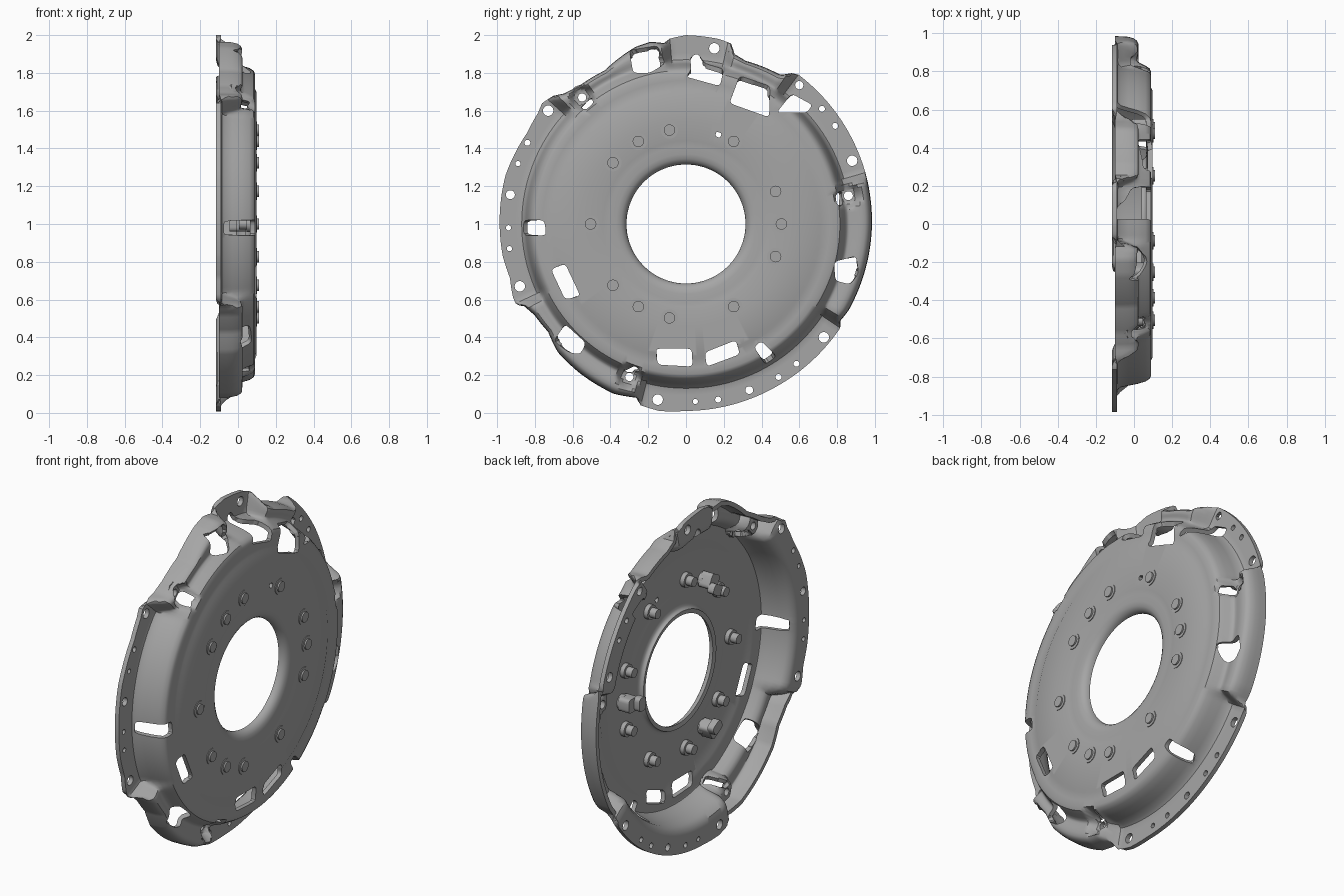
import bpy, bmesh, math
from mathutils import Vector, Matrix

if "Cube" in bpy.data.objects:
    bpy.data.objects.remove(bpy.data.objects["Cube"])

steel = bpy.data.materials.new("steel grey")
steel.diffuse_color = (0.38, 0.38, 0.38, 1)
steel.use_nodes = True
steel.node_tree.nodes["Principled BSDF"].inputs["Base Color"].default_value = steel.diffuse_color

# outer radius by angle (degrees, seen from +x, y right, z up)
RIM = [(0, .985), (15, .988), (53, .99), (55, .975), (57.5, .935), (70, .92), (74, .935),
       (76, .985), (80, .995), (90, 1.0), (95, .985), (97, .965), (101, .983), (106, .975),
       (118, .92), (128, .925), (133, .945), (136, .977), (140, .995), (143, .98), (150, .97),
       (165, .99), (190, .985), (197, .975), (203, .995), (205.5, .995), (207, .96),
       (211, .936), (218, .927), (225, .96), (235, .97), (247, .977), (254, .957), (256, .99),
       (262, 1.0), (270, .99), (300, .985), (326, .985), (328, .965), (332, .975), (360, .985)]
FLANGES = [(14, 55), (75, 97), (136, 207), (254, 328)]
POCKETS = [(.86, .15), (-.3, -.81), (-.55, .67)]

# profiles: (radius, x); the last group is a fraction out to the rim
HUB = [(.315, .045), (.318, .06), (.328, .076), (.345, .087), (.37, .092), (.41, .092),
       (.44, .094), (.455, .097), (.55, .097), (.70, .097), (.715, .09), (.76, .09), (.795, .09)]
RAISED = [(.815, .083), (.83, .06), (.842, .035), (.852, .02), (.86, .015), (.868, .015)]
FLANGE = [(.812, .082), (.826, .06), (.838, .02), (.848, -.03), (.857, -.07), (.87, -.086)]
FRACS = [(.15, .018), (.3, .022), (.5, .024), (.68, .022), (.8, .014), (.9, -.002),
         (.97, -.03), (.99, -.06), (1, -.1)]


def smooth(t):
    t = max(0, min(1, t))
    return t * t * (3 - 2 * t)


def rim_radius(a):
    for (a0, r0), (a1, r1) in zip(RIM, RIM[1:]):
        if a0 <= a <= a1:
            return r0 + (r1 - r0) * (a - a0) / (a1 - a0)


def flange_weight(a):
    return max(smooth((min(a - a0, a1 - a) + 1.5) / 4) for a0, a1 in FLANGES)


def section(a):
    w, rim = flange_weight(a), rim_radius(a)
    pts = list(HUB)
    for p, q in zip(RAISED, FLANGE):
        pts.append((p[0] + (q[0] - p[0]) * w, p[1] + (q[1] - p[1]) * w))
    for t, x in FRACS:
        pts.append((.87 + (rim - .87) * t, x + (-.09 - x) * w))
    return pts


def new_object(name, bm):
    me = bpy.data.meshes.new(name)
    bm.to_mesh(me)
    bm.free()
    ob = bpy.data.objects.new(name, me)
    bpy.context.collection.objects.link(ob)
    me.materials.append(steel)
    return ob


def shade(ob, angle=35):
    bpy.ops.object.select_all(action='DESELECT')
    ob.select_set(True)
    bpy.context.view_layer.objects.active = ob
    bpy.ops.object.shade_smooth_by_angle(angle=math.radians(angle))


def prism(bm, pts, x0, x1):
    lo = [bm.verts.new((x0, y, z)) for y, z in pts]
    hi = [bm.verts.new((x1, y, z)) for y, z in pts]
    bm.faces.new(lo[::-1])
    bm.faces.new(hi)
    for i in range(len(pts)):
        j = (i + 1) % len(pts)
        bm.faces.new((lo[i], lo[j], hi[j], hi[i]))


def rounded(flat, rad=.022):
    pts = [Vector(flat[i:i + 2]) for i in range(0, len(flat), 2)]
    out = []
    for i, p in enumerate(pts):
        u, v = pts[i - 1] - p, pts[(i + 1) % len(pts)] - p
        d = min(rad, u.length * .4, v.length * .4)
        a, b = p + u.normalized() * d, p + v.normalized() * d
        for t in (0, .33, .67, 1):
            out.append(a * (1 - t) ** 2 + p * 2 * t * (1 - t) + b * t * t)
    return out


def circle(y, z, r, n=14):
    return [Vector((y + r * math.cos(2 * math.pi * k / n), z + r * math.sin(2 * math.pi * k / n)))
            for k in range(n)]


def inside(y, z, pts):
    hit = False
    for p, q in zip(pts, pts[1:] + pts[:1]):
        if (p.y > z) != (q.y > z) and y < p.x + (z - p.y) * (q.x - p.x) / (q.y - p.y):
            hit = not hit
    return hit


def touches(f, p, q, pad=.001):
    ys, zs = [v.co.y for v in f.verts], [v.co.z for v in f.verts]
    return (min(ys) < max(p.x, q.x) + pad and max(ys) > min(p.x, q.x) - pad and
            min(zs) < max(p.y, q.y) + pad and max(zs) > min(p.y, q.y) - pad)


def punch(bm, pts):
    """Slice the sheet along an outline and drop the faces within it."""
    lo = Vector((min(p.x for p in pts), min(p.y for p in pts)))
    hi = Vector((max(p.x for p in pts), max(p.y for p in pts)))
    local = {f for f in bm.faces if touches(f, lo, hi)}
    for p, q in zip(pts, pts[1:] + pts[:1]):
        faces = [f for f in local if touches(f, p, q)]
        geom = set(faces)
        for f in faces:
            geom.update(f.edges)
            geom.update(f.verts)
        d = q - p
        res = bmesh.ops.bisect_plane(bm, geom=list(geom), dist=1e-6, plane_co=(0, p.x, p.y),
                                     plane_no=(0, -d.y, d.x))
        local.update(g for g in res['geom'] if isinstance(g, bmesh.types.BMFace))
        local = {f for f in local if f.is_valid}
    dead = []
    for f in local:
        c = f.calc_center_median()
        if inside(c.y, c.z, pts):
            dead.append(f)
    bmesh.ops.delete(bm, geom=dead, context='FACES')


# window openings (y, z corners)
WINDOWS = [
    (-.3, 1.92, -.15, 1.945, -.11, 1.85, -.19, 1.8, -.28, 1.8),
    (.02, 1.88, .06, 1.905, .1, 1.85, .2, 1.82, .18, 1.73, 0, 1.78, .03, 1.82),
    (.285, 1.785, .445, 1.73, .44, 1.565, .23, 1.64),
    (.56, 1.69, .67, 1.63, .64, 1.59, .48, 1.59),
    (-.86, 1.02, -.75, 1.02, -.74, .94, -.86, .94),
    (-.715, .76, -.64, .79, -.56, .62, -.64, .6),
    (-.64, .47, -.53, .37, -.56, .31, -.62, .32, -.7, .38),
    (.785, .8, .9, .83, .915, .74, .87, .68, .79, .7),
    (-.16, .34, .03, .34, .035, .245, -.15, .255),
    (.1, .32, .265, .385, .285, .31, .11, .245),
    (.36, .35, .4, .38, .48, .3, .42, .255),
    (.79, 1.15, .82, 1.18, .83, 1.1, .8, 1.1),
    (-.56, 1.615, -.5, 1.67, -.49, 1.64, -.53, 1.605),
    (-.33, .22, -.27, .25, -.24, .22, -.3, .215),
    (.16, 1.49, .19, 1.48, .18, 1.455, .155, 1.465)]
# bolt and dowel holes (y, z, radius)
HOLES = [(-.73, 1.6, .028), (-.88, .67, .028), (.88, 1.335, .028), (.73, .4, .028),
         (-.15, .07, .028), (.15, 1.93, .028), (.6, 1.735, .022), (.72, 1.61, .016),
         (.79, 1.52, .016), (-.55, 1.67, .022), (-.84, 1.43, .016), (-.89, 1.32, .014),
         (-.93, 1.155, .024), (-.94, .98, .014), (-.935, .87, .014), (.86, 1.15, .024),
         (-.3, .19, .022), (.05, .06, .014), (.17, .07, .016), (.335, .12, .021),
         (.49, .19, .016), (.585, .26, .016)]

# pressed cover plate
N = 360
bm = bmesh.new()
rows = []
for i in range(N):
    a = 360 * i / N
    c, s = math.cos(math.radians(a)), math.sin(math.radians(a))
    row = []
    for r, x in section(a):
        y, z = r * c, r * s
        for py, pz in POCKETS:
            if x > -.03 and r > .8:
                x += (-.03 - x) * (1 - smooth((math.hypot(y - py, z - pz) - .04) / .03))
        row.append(bm.verts.new((x, y, z + 1)))
    rows.append(row)
for i in range(N):
    p, q = rows[i], rows[(i + 1) % N]
    for j in range(len(p) - 1):
        bm.faces.new((p[j], p[j + 1], q[j + 1], q[j]))
for pts in [rounded(w) for w in WINDOWS] + [circle(*h) for h in HOLES]:
    punch(bm, pts)
cover = new_object("cover_plate", bm)
if sum(f.normal.x * f.area for f in cover.data.polygons) < 0:
    cover.data.flip_normals()
sol = cover.modifiers.new("thickness", 'SOLIDIFY')
sol.thickness, sol.offset = .026, -1
bpy.context.view_layer.objects.active = cover
bpy.ops.object.modifier_apply(modifier="thickness")
shade(cover)

# rivets: triples at 0 and +-120 degrees, singles between
bm = bmesh.new()
for a in [b + d for b in (0, 120, 240) for d in (-20, 0, 20)] + [60, 180, 300]:
    y, z = .505 * math.cos(math.radians(a)), 1 + .505 * math.sin(math.radians(a))
    for r, x0, x1 in ((.046, .08, .101), (.03, .09, .11), (.042, .045, .075), (.028, .005, .06)):
        prism(bm, circle(y, z, r, 24), x0, x1)
bmesh.ops.recalc_face_normals(bm, faces=bm.faces)
shade(new_object("rivets", bm))

# hooked retainers behind the middle rivet of each triple
bm = bmesh.new()
for a in (0, 120, 240):
    m = Matrix.Rotation(math.radians(a), 2)
    for box, x0, x1 in (((.46, -.04, .55, -.04, .55, .04, .46, .04), -.01, .06),
                        ((.44, -.04, .5, -.04, .5, .04, .44, .04), -.045, -.005)):
        prism(bm, [m @ p + Vector((0, 1)) for p in rounded(box)], x0, x1)
bmesh.ops.recalc_face_normals(bm, faces=bm.faces)
shade(new_object("retainer_hooks", bm))
